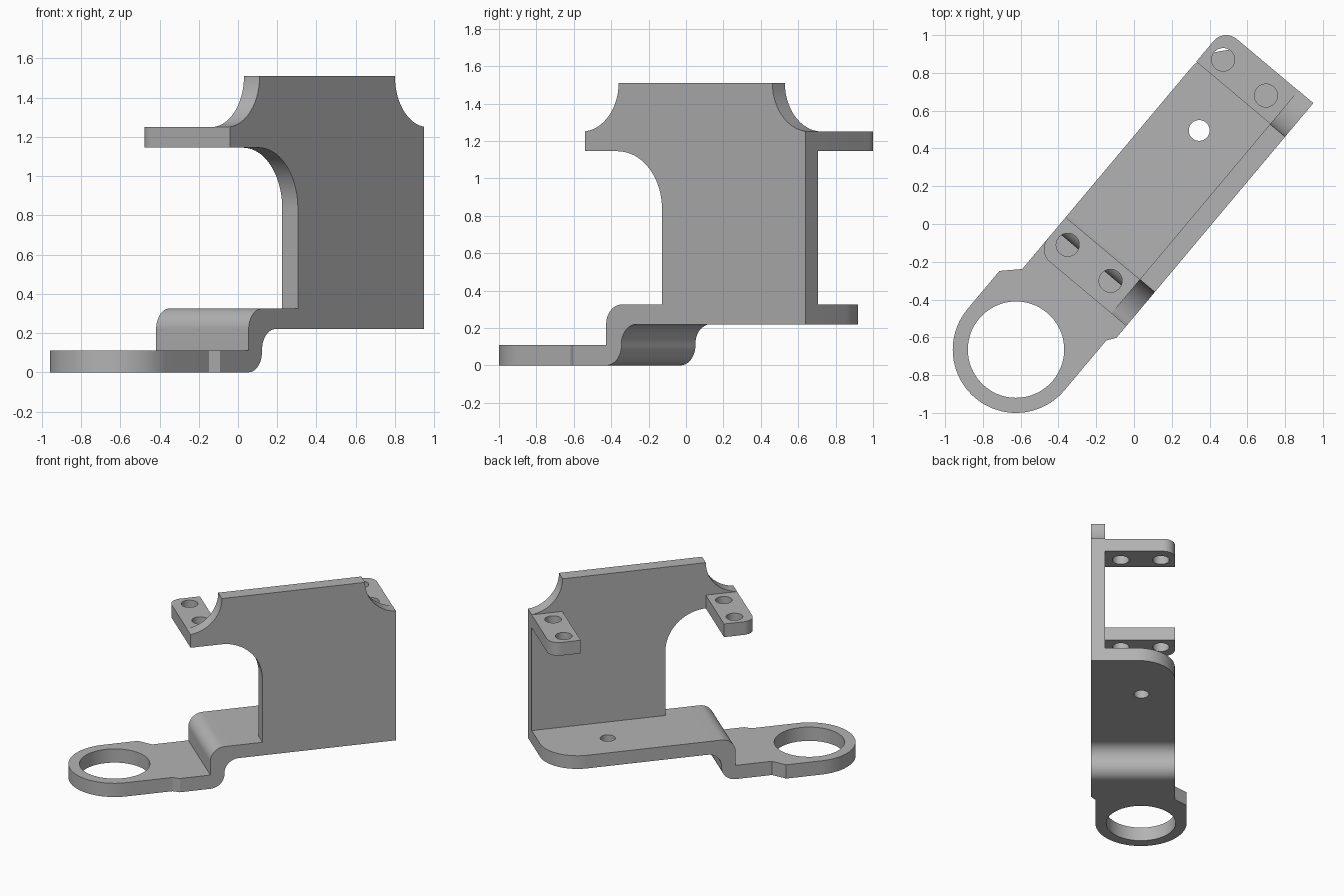
import bpy, bmesh, math
from mathutils import Matrix

cube = bpy.data.objects.get("Cube")
if cube:
    bpy.data.objects.remove(cube)

# One flat metal grey
metal = bpy.data.materials.new("metal_grey")
metal.use_nodes = True
GREY = (0.45, 0.45, 0.45, 1)
metal.diffuse_color = GREY
metal.node_tree.nodes["Principled BSDF"].inputs["Base Color"].default_value = GREY

TURN = Matrix.Rotation(math.radians(50), 4, "Z")   # bracket sits diagonally
STAND = Matrix.Rotation(math.radians(90), 4, "X")  # profile y becomes z

# Bracket limits: u along its length, v across it
U0, U1 = -0.44, 1.10
V0, V1 = -0.316, 0.30
T = 0.104
WALL_IN = V0 + T
BEND_END = -0.08
RISER = -0.292


def arc(cx, cy, r, a, b, n=14):
    """Points on an arc from angle a to b in degrees."""
    angles = [math.radians(a + (b - a) * i / n) for i in range(n + 1)]
    return [(cx + r * math.cos(t), cy + r * math.sin(t)) for t in angles]


def circle(cx, cy, r, n=40):
    return arc(cx, cy, r, 0, 360, n)[:-1]


def extrude(name, loops, low, high, upright=False):
    """Fill an outline with holes and extrude it between two levels."""
    curve = bpy.data.curves.new(name, "CURVE")
    curve.dimensions = "2D"
    curve.fill_mode = "BOTH"
    curve.extrude = (high - low) / 2
    for loop in loops:
        spline = curve.splines.new("POLY")
        spline.points.add(len(loop) - 1)
        for point, (x, y) in zip(spline.points, loop):
            point.co = (x, y, 0, 1)
        spline.use_cyclic_u = True
    helper = bpy.data.objects.new(name + "_curve", curve)
    bpy.context.collection.objects.link(helper)
    graph = bpy.context.evaluated_depsgraph_get()
    mesh = bpy.data.meshes.new_from_object(helper.evaluated_get(graph))
    bpy.data.objects.remove(helper)
    bpy.data.curves.remove(curve)

    mid = (low + high) / 2
    shift = Matrix.Translation((0, mid, 0) if upright else (0, 0, mid))
    mesh.transform(TURN @ shift @ (STAND if upright else Matrix()))
    bm = bmesh.new()
    bm.from_mesh(mesh)
    bmesh.ops.remove_doubles(bm, verts=bm.verts, dist=0.0005)
    bmesh.ops.recalc_face_normals(bm, faces=bm.faces)
    bm.to_mesh(mesh)
    bm.free()
    mesh.materials.clear()
    mesh.materials.append(metal)
    obj = bpy.data.objects.new(name, mesh)
    bpy.context.collection.objects.link(obj)
    bpy.ops.object.select_all(action="DESELECT")
    obj.select_set(True)
    bpy.context.view_layer.objects.active = obj
    bpy.ops.object.shade_smooth_by_angle(angle=math.radians(30))
    return obj


# Ring pad: neck, small shoulders and a round eye
RING_U, RING_V, RING_R = -0.911, 0.051, 0.335
pad = [(RISER, V1), (-0.563, V1), (-0.648, RING_V + RING_R)]
pad += arc(RING_U, RING_V, RING_R, 90, 270, 40)
pad += [(-0.567, RING_V - RING_R), (-0.521, V0), (RISER, V0)]
extrude("ring_pad", [pad, circle(RING_U, RING_V, 0.255, 64)], 0, 0.11)

# Step bend joining the pad to the base plate
R = 0.106
bend = [(RISER, 0)] + arc(RISER, R, R, -90, 0)
bend += arc(BEND_END, 0.22 - R, R, 180, 90)
bend += [(BEND_END, 0.325)] + arc(RISER + R, 0.325 - R, R, 90, 180)
extrude("step_bend", [bend], V0, V1, upright=True)

# Base plate, notched for the wall, with one large round corner
WALL_U = 0.098
CORNER = 0.28
base = [(BEND_END, V0), (WALL_U, V0), (WALL_U, WALL_IN), (U1, WALL_IN)]
base += arc(U1 - CORNER, V1 - CORNER, CORNER, 0, 90) + [(BEND_END, V1)]
extrude("base_plate", [base, circle(0.601, 0.054, 0.055)], 0.22, 0.325)

# Upright wall with scooped shoulders and a rounded side cut-out
TAB_LOW, TAB_HIGH, TOP = 1.145, 1.25, 1.51
SCOOP, CUT = 0.26, 0.31
wall = [(WALL_U, 0.22), (U1, 0.22), (U1, TAB_HIGH)]
wall += arc(0.868 + SCOOP, TOP, SCOOP, 264, 180)
wall += arc(-0.205 - SCOOP, TOP, SCOOP, 0, -84)
wall += [(U0, TAB_HIGH), (U0, TAB_LOW)]
wall += arc(WALL_U - CUT, TAB_LOW - CUT, CUT, 90, 0, 20)
extrude("upright_wall", [wall], V0, WALL_IN, upright=True)

# Two mounting tabs, each with two holes and a rounded outer corner
TAB_R = 0.087
for name, inner, outer, hole_u in (("front_tab", -0.205, U0, -0.31),
                                   ("back_tab", 0.87, U1, 0.97)):
    side = 1 if outer > inner else -1
    start = 0 if side > 0 else 180
    tab = [(inner, WALL_IN), (outer, WALL_IN)]
    tab += arc(outer - side * TAB_R, V1 - TAB_R, TAB_R, start, 90)
    tab += [(inner, V1)]
    holes = [circle(hole_u, v, 0.061) for v in (-0.098, 0.198)]
    extrude(name, [tab] + holes, TAB_LOW, TAB_HIGH)
